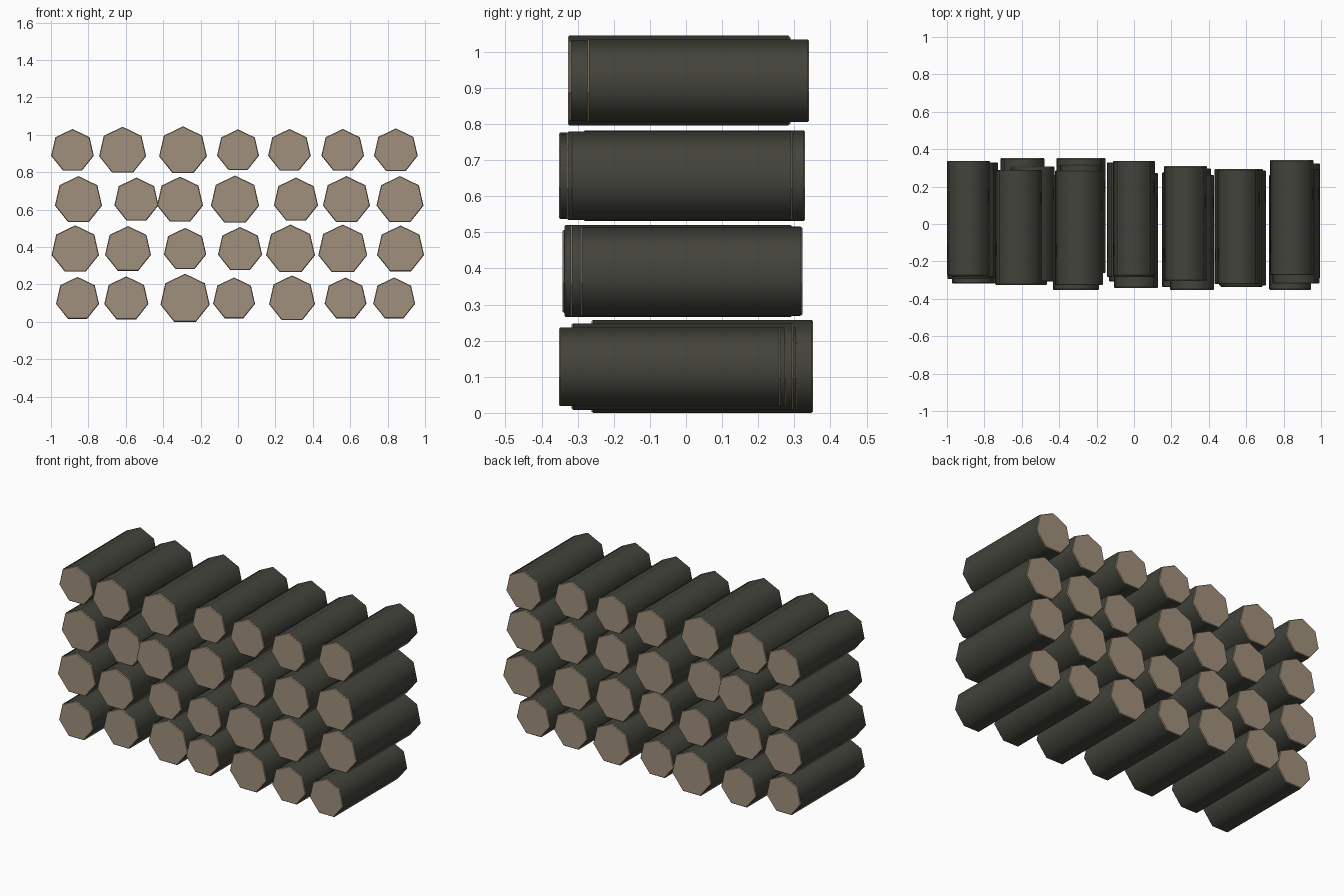
import bpy
import bmesh
from math import sin, cos, tau

default_cube = bpy.data.objects.get("Cube")
if default_cube:
    bpy.data.objects.remove(default_cube, do_unlink=True)


def make_material(name, colour):
    material = bpy.data.materials.new(name)
    material.use_nodes = True
    material.diffuse_color = (*colour, 1)
    shader = material.node_tree.nodes["Principled BSDF"]
    shader.inputs["Base Color"].default_value = (*colour, 1)
    shader.inputs["Roughness"].default_value = 0.9
    return material


bark = make_material("dark bark", (0.056, 0.056, 0.044))
cut_wood = make_material("cut wood", (0.35, 0.28, 0.2))

SIDES = 7
HALF_LENGTH = 0.307
CHAMFER = 0.004


def add_log(name, x, y, z, radius):
    """Seven-sided log lying along y, point upward, with chamfered cut ends."""
    bm = bmesh.new()
    profile = [
        (-HALF_LENGTH, radius - CHAMFER),
        (CHAMFER - HALF_LENGTH, radius),
        (HALF_LENGTH - CHAMFER, radius),
        (HALF_LENGTH, radius - CHAMFER),
    ]
    rings = []
    for depth, r in profile:
        angles = [tau * i / SIDES for i in range(SIDES)]
        rings.append([bm.verts.new((r * sin(a), depth, r * cos(a))) for a in angles])

    # Bark wall in the middle band, cut wood on both rims
    for band, (near, far) in enumerate(zip(rings, rings[1:])):
        is_bark = band == 1
        for i in range(SIDES):
            j = (i + 1) % SIDES
            face = bm.faces.new((near[i], near[j], far[j], far[i]))
            face.smooth = is_bark
            face.material_index = 0 if is_bark else 1

    # Sawn end faces
    for ring in (rings[0], rings[-1]):
        bm.faces.new(ring).material_index = 1

    bmesh.ops.recalc_face_normals(bm, faces=bm.faces[:])
    mesh = bpy.data.meshes.new(name)
    bm.to_mesh(mesh)
    bm.free()
    mesh.materials.append(bark)
    mesh.materials.append(cut_wood)
    log = bpy.data.objects.new(name, mesh)
    log.location = (x, y, z)
    bpy.context.collection.objects.link(log)


# Each row from the bottom up: (sideways position, push along y, radius)
rows = [
    [(-.858, -.01, .118), (-.597, .045, .121), (-.283, .045, .135), (-.021, 0, .115),
     (.289, -.01, .126), (.575, -.03, .115), (.835, -.045, .115)],
    [(-.87, .013, .13), (-.588, -.02, .126), (-.283, .012, .116), (.011, -.035, .121),
     (.281, -.03, .134), (.56, -.013, .134), (.869, .016, .129)],
    [(-.853, .023, .129), (-.543, 0, .121), (-.31, -.045, .126), (-.016, .023, .132),
     (.31, -.045, .121), (.58, -.022, .129), (.866, -.012, .129)],
    [(-.885, .03, .117), (-.617, -.018, .129), (-.294, -.02, .131), (0, .03, .115),
     (.275, .003, .117), (.56, -.015, .117), (.844, .034, .12)],
]

# Stacked pile, four rows of seven
for level, row in enumerate(rows):
    for column, (x, y, radius) in enumerate(row):
        add_log(f"log_row_{level + 1}_column_{column + 1}", x, y, 0.122 + 0.264 * level, radius)
